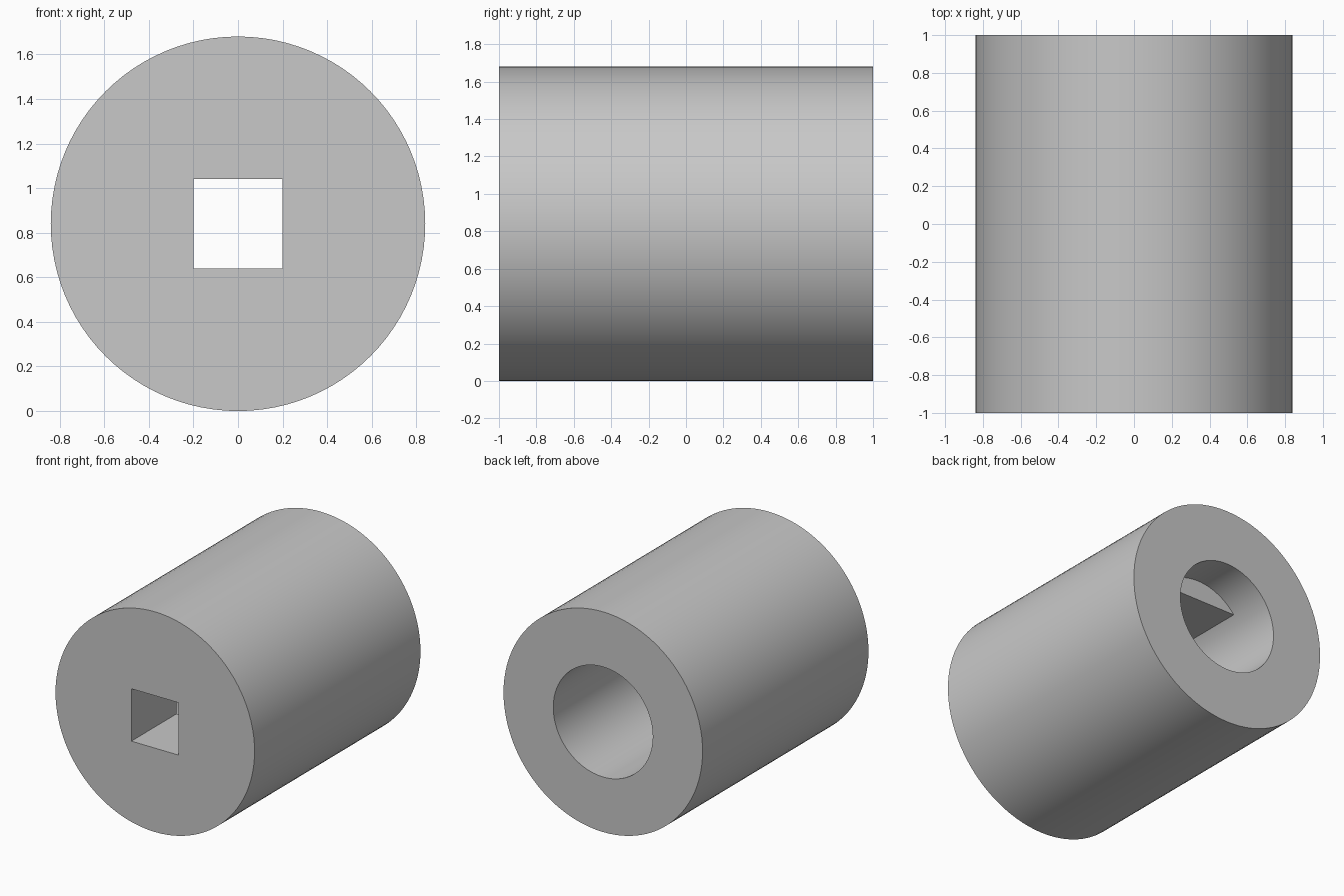
import bpy, math

cube = bpy.data.objects.get("Cube")
if cube:
    bpy.data.objects.remove(cube, do_unlink=True)

RADIUS, BORE, SOCKET = 0.84, 0.42, 0.4
FRONT, BACK = -1.0, 1.0
SOCKET_END = -0.455   # square socket meets the bore
FLAT_END = 0.69       # flat stops, bore is fully round behind it
FLAT_Z = RADIUS + 0.27

grey = bpy.data.materials.new("plain grey")
grey.use_nodes = True
colour = (0.58, 0.58, 0.58, 1)
grey.diffuse_color = colour
grey.node_tree.nodes["Principled BSDF"].inputs["Base Color"].default_value = colour


def finish(obj, name):
    obj.name = name
    obj.data.materials.append(grey)
    bpy.ops.object.transform_apply(location=True, rotation=True, scale=True)
    return obj


def rod(name, radius, y0, y1):
    bpy.ops.mesh.primitive_cylinder_add(
        vertices=96, radius=radius, depth=y1 - y0,
        location=(0, (y0 + y1) / 2, RADIUS), rotation=(math.pi / 2, 0, 0))
    return finish(bpy.context.object, name)


def box(name, width, y0, y1, z0, z1):
    bpy.ops.mesh.primitive_cube_add(size=1, location=(0, (y0 + y1) / 2, (z0 + z1) / 2))
    obj = bpy.context.object
    obj.scale = (width, y1 - y0, z1 - z0)
    return finish(obj, name)


def cut(target, cutter):
    cutter.hide_render = True
    mod = target.modifiers.new("cut", 'BOOLEAN')
    mod.operation, mod.solver, mod.object = 'DIFFERENCE', 'EXACT', cutter
    bpy.ops.object.select_all(action='DESELECT')
    target.select_set(True)
    bpy.context.view_layer.objects.active = target
    bpy.ops.object.modifier_apply(modifier=mod.name)
    bpy.data.objects.remove(cutter, do_unlink=True)


# Coupling body
body = rod("coupling_body", RADIUS, FRONT, BACK)

# D-shaped shaft bore from the back, with a round mouth
bore = rod("shaft_bore", BORE, SOCKET_END, BACK + 0.1)
cut(bore, box("bore_flat", 1, SOCKET_END - 0.1, FLAT_END, FLAT_Z, FLAT_Z + 0.5))
cut(body, bore)

# Square drive socket from the front
half = SOCKET / 2
cut(body, box("drive_socket", SOCKET, FRONT - 0.1, SOCKET_END + 0.1,
              RADIUS - half, RADIUS + half))

bpy.ops.object.shade_smooth_by_angle(angle=math.radians(30))
